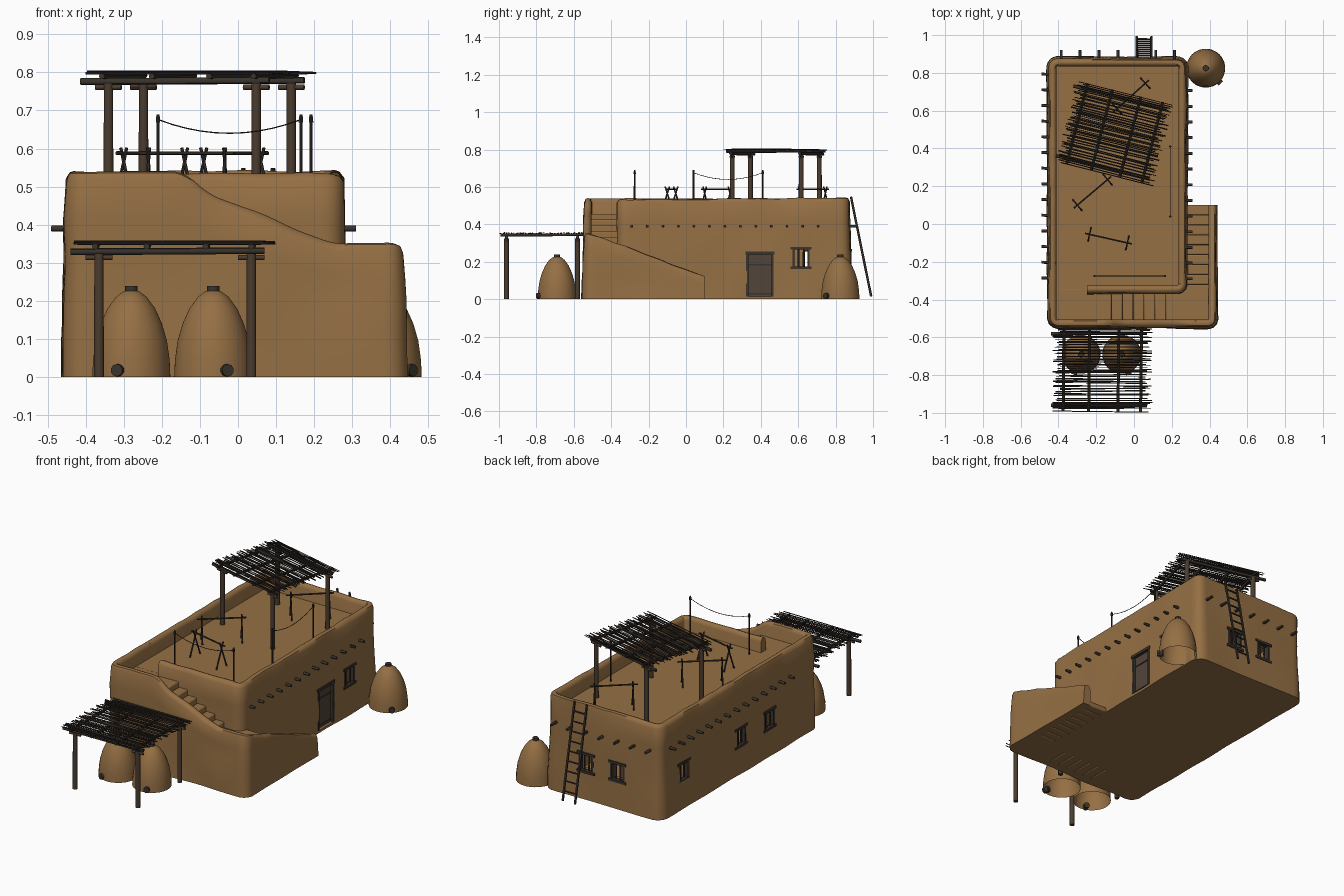
import bpy, bmesh, math, random
from mathutils import Vector, Matrix, noise

random.seed(4)
if "Cube" in bpy.data.objects:
    bpy.data.objects.remove(bpy.data.objects["Cube"])


def material(name, rgb):
    m = bpy.data.materials.new(name)
    m.use_nodes = True
    m.diffuse_color = (*rgb, 1)
    bsdf = next(n for n in m.node_tree.nodes if n.type == 'BSDF_PRINCIPLED')
    bsdf.inputs["Base Color"].default_value = (*rgb, 1)
    return m


ADOBE = material("adobe", (0.30, 0.16, 0.058))
TIMBER = material("timber", (0.07, 0.045, 0.028))
POLE = material("weathered_pole", (0.042, 0.033, 0.025))
TWIG = material("dark_twig", (0.028, 0.022, 0.017))
DOOR = material("door_wood", (0.085, 0.06, 0.042))
ROOF = 0.455


def finish(name, bm, mat, angle=45):
    bmesh.ops.recalc_face_normals(bm, faces=bm.faces)
    mesh = bpy.data.meshes.new(name)
    bm.to_mesh(mesh)
    bm.free()
    ob = bpy.data.objects.new(name, mesh)
    bpy.context.collection.objects.link(ob)
    mesh.materials.append(mat)
    smooth(ob, angle)
    return ob


def activate(ob):
    for o in bpy.context.selected_objects:
        o.select_set(False)
    ob.select_set(True)
    bpy.context.view_layer.objects.active = ob


def smooth(ob, angle=45):
    activate(ob)
    bpy.ops.object.shade_smooth_by_angle(angle=math.radians(angle))


def rod(bm, a, b, r, sides=8, m=Matrix()):
    a, b = m @ Vector(a), m @ Vector(b)
    rot = (b - a).to_track_quat('Z', 'Y').to_matrix().to_4x4()
    bmesh.ops.create_cone(bm, cap_ends=True, segments=sides, radius1=r, radius2=r * 0.95,
                          depth=(b - a).length, matrix=Matrix.Translation((a + b) / 2) @ rot)


def box(bm, lo, hi, m=Matrix()):
    lo, hi = Vector(lo), Vector(hi)
    bmesh.ops.create_cube(bm, size=1, matrix=m @ Matrix.Translation((lo + hi) / 2)
                          @ Matrix.Diagonal((*(hi - lo), 1)))


def place(x, y, z=0, deg=0):
    return Matrix.Translation((x, y, z)) @ Matrix.Rotation(math.radians(deg), 4, 'Z')


# One continuous plastered wall: house, parapet, then the stair's outer wall (x, y, height)
corners = [(-0.25, -0.345, 0.535), (0.255, -0.345, 0.535), (0.255, 0.855, 0.54), (-0.43, 0.855, 0.54),
           (-0.43, -0.525, 0.54), (-0.14, -0.525, 0.54), (-0.07, -0.525, 0.475), (0.05, -0.525, 0.435),
           (0.18, -0.525, 0.375), (0.25, -0.525, 0.35), (0.415, -0.525, 0.352),
           (0.415, -0.3, 0.275), (0.415, 0.1, 0.12)]
path = []
for p, q in zip(corners, corners[1:]):
    p, q = Vector(p), Vector(q)
    n = max(1, round((q - p).length / 0.065))
    path += [p.lerp(q, i / n) for i in range(n)]
path.append(Vector(corners[-1]))
for _ in range(2):
    cut = [path[0]]
    for p, q in zip(path, path[1:]):
        cut += [p.lerp(q, 0.25), p.lerp(q, 0.75)]
    path = cut + [path[-1]]

bm = bmesh.new()
rings = []
for i, p in enumerate(path):
    t = path[min(i + 1, len(path) - 1)] - path[max(i - 1, 0)]
    out = Vector((t.y, -t.x, 0)).normalized()
    h = p.z + 0.006 * noise.noise(p * 9)
    section = [(0.031 - 0.011 * f, f * (h - 0.02)) for f in (0, 0.2, 0.4, 0.6, 0.8, 1)]
    section += [(0.012, h - 0.004), (0, h), (-0.012, h - 0.004), (-0.02, h - 0.02), (-0.02, 0)]
    ring = []
    for k, (off, z) in enumerate(section):
        if k < 6:
            off += 0.009 * noise.noise(Vector((p.x * 4, p.y * 4, z * 6)))
        ring.append(bm.verts.new(Vector((p.x, p.y, z)) + out * off))
    rings.append(ring)
for a, b in zip(rings, rings[1:]):
    for k in range(len(a)):
        j = (k + 1) % len(a)
        bm.faces.new((a[k], a[j], b[j], b[k]))
bm.faces.new(rings[0])
bm.faces.new(rings[-1])
walls = finish("adobe_walls", bm, ADOBE)

# Window and door openings, cut through the walls
windows = [place(0.278, 0.615, 0.22, -90)]
windows += [place(-0.453, y, 0.21, 90) for y in (0.67, 0.15, -0.11)]
windows += [place(x, 0.88, 0.21) for x in (0.02, -0.18)]
door = place(0.28, 0.395, 0, -90)
bm = bmesh.new()
for m in windows:
    box(bm, (-0.042, -0.08, -0.05), (0.042, 0.05, 0.05), m)
box(bm, (-0.068, -0.08, 0.015), (0.068, 0.05, 0.245), door)
cutter = finish("opening_cutter", bm, ADOBE)
cutter.hide_render = True
mod = walls.modifiers.new("openings", 'BOOLEAN')
mod.object, mod.solver, mod.operation = cutter, 'EXACT', 'DIFFERENCE'
activate(walls)
bpy.ops.object.modifier_apply(modifier=mod.name)
bpy.data.objects.remove(cutter)
smooth(walls)

# Floor and roof slabs
for name, z0, z1 in (("ground_floor", 0.0, 0.02), ("roof_floor", 0.415, ROOF)):
    bm = bmesh.new()
    box(bm, (-0.43, -0.345, z0), (0.255, 0.855, z1))
    finish(name, bm, ADOBE)

# Stairs: side flight, corner landing, front flight, upper landing
bm = bmesh.new()
for i in range(8):
    y = 0.1 - 0.0525 * i
    box(bm, (0.255, y - 0.0525, 0), (0.415, y, 0.03 * (i + 1)))
box(bm, (0.17, -0.525, 0), (0.415, -0.32, 0.27))
for i in range(5):
    x = 0.17 - 0.058 * i
    box(bm, (x - 0.058, -0.525, 0), (x, -0.345, 0.301 + 0.031 * i))
box(bm, (-0.43, -0.525, 0), (-0.12, -0.34, ROOF))
stairs = finish("stairs", bm, ADOBE)
bev = stairs.modifiers.new("worn_edges", 'BEVEL')
bev.width, bev.segments = 0.006, 2

# Barred window frames
bm = bmesh.new()
for m in windows:
    for z in (-0.052, 0.052):
        box(bm, (-0.056, -0.02, z - 0.007), (0.056, 0.008, z + 0.007), m)
    for s in (-1, 1):
        box(bm, (s * 0.04 - 0.006, -0.02, -0.05), (s * 0.04 + 0.006, 0.004, 0.05), m)
        rod(bm, (s * 0.014, -0.008, -0.05), (s * 0.014, -0.008, 0.05), 0.005, 6, m)
finish("window_frames", bm, POLE)

# Door leaf and frame
bm = bmesh.new()
box(bm, (-0.068, -0.025, 0.015), (0.068, -0.01, 0.245), door)
finish("door_leaf", bm, DOOR)
bm = bmesh.new()
for s in (-1, 1):
    box(bm, (s * 0.067 - 0.006, -0.025, 0.015), (s * 0.067 + 0.006, 0.006, 0.245), door)
box(bm, (-0.078, -0.025, 0.238), (0.078, 0.008, 0.254), door)
for z in (0.03, 0.185):
    box(bm, (-0.062, -0.012, z - 0.004), (0.062, -0.006, z + 0.004), door)
finish("door_frame", bm, POLE)

# Projecting roof beams
bm = bmesh.new()
for i in range(14):
    y = -0.29 + 0.083 * i
    rod(bm, (-0.40, y, 0.39), (-0.49, y + 0.005, 0.39), 0.008)
    if i < 13:
        rod(bm, (0.24, y, 0.39), (0.31, y, 0.39), 0.008)
for i in range(7):
    rod(bm, (-0.385 + 0.1 * i, 0.82, 0.39), (-0.385 + 0.1 * i, 0.92, 0.39), 0.008)
finish("roof_beam_ends", bm, POLE)

# Domed ovens with chimney cap and mouth: x, y, mouth direction in degrees
profile = [(0.103, 0), (0.101, 0.045), (0.094, 0.095), (0.081, 0.14),
           (0.063, 0.18), (0.041, 0.21), (0.02, 0.226), (0.0, 0.23)]
for x, y, deg in ((-0.28, -0.69, -110), (-0.065, -0.69, -70), (0.38, 0.825, -45)):
    m = place(x, y, 0, deg)
    bm = bmesh.new()
    vs = [bm.verts.new((r, 0, z)) for r, z in profile]
    es = [bm.edges.new(e) for e in zip(vs, vs[1:])]
    bmesh.ops.spin(bm, geom=vs + es, axis=(0, 0, 1), cent=(0, 0, 0), angle=math.tau, steps=28)
    bmesh.ops.remove_doubles(bm, verts=bm.verts, dist=0.0005)
    bm.transform(m)
    finish("oven_dome", bm, ADOBE)
    bm = bmesh.new()
    rod(bm, (0, 0, 0.222), (0, 0, 0.239), 0.017, 12, m)
    rod(bm, (0.08, 0, 0.018), (0.114, 0, 0.018), 0.017, 10, m)
    finish("oven_openings", bm, POLE)


# Shade shelters: posts, beams, cross poles and a twig cover
def shelter(name, m):
    posts, poles, twigs = bmesh.new(), bmesh.new(), bmesh.new()
    for sy in (-0.19, 0.19):
        for sx in (-0.2, 0.2):
            rod(posts, (sx, sy, 0), (sx, sy, 0.325), 0.0135, 10, m)
            rod(posts, (sx - 0.035, sy, 0.314), (sx + 0.035, sy, 0.314), 0.007, 8, m)
        rod(poles, (-0.275, sy, 0.329), (0.235, sy, 0.332), 0.009, 8, m)
    for px in (-0.21, -0.075, 0.08, 0.2):
        rod(poles, (px, -0.222, 0.343), (px + 0.005, 0.222, 0.345), 0.008, 8, m)
    for i in range(52):
        y = -0.218 + 0.436 * i / 51 + random.uniform(-0.004, 0.004)
        a, b = random.uniform(-0.27, -0.225), random.uniform(0.225, 0.265)
        z = 0.35 + random.uniform(0, 0.005)
        rod(twigs, (a, y, z), (b, y + random.uniform(-0.007, 0.007), z),
            random.uniform(0.002, 0.004), 5, m)
    finish(name + "_posts", posts, TIMBER)
    finish(name + "_poles", poles, POLE)
    finish(name + "_twig_cover", twigs, TWIG)


shelter("front_shelter", place(-0.165, -0.77))
shelter("roof_shelter", place(-0.1, 0.48, 0.447, -14))

# Drying racks on crossed legs
bm = bmesh.new()
for a, b in (((-0.3, 0.1), (-0.14, 0.235)), ((-0.235, -0.055), (-0.035, -0.1)), ((0.06, 0.745), (-0.09, 0.61))):
    a, b = Vector((*a, 0)), Vector((*b, 0))
    d = (b - a).normalized()
    side = Vector((-d.y, d.x, 0))
    top = Vector((0, 0, 0.588))
    rod(bm, a - d * 0.025 + top, b + d * 0.025 + top, 0.005, 6)
    for p in (a, b):
        for s in (-1, 1):
            rod(bm, p + side * s * 0.036 + Vector((0, 0, ROOF)),
                p - side * s * 0.012 + Vector((0, 0, 0.602)), 0.0045, 6)
finish("drying_racks", bm, POLE)

# Clotheslines with sagging rope
bm = bmesh.new()
for a, b in (((-0.21, -0.275), (0.165, -0.275)), ((0.192, 0.04), (0.192, 0.41))):
    a, b = Vector((*a, 0)), Vector((*b, 0))
    for p in (a, b):
        rod(bm, p + Vector((0, 0, ROOF)), p + Vector((0, 0, 0.69)), 0.0045, 6)
        rod(bm, p + Vector((0, 0, 0.668)), p + Vector((0, 0, 0.684)), 0.0065, 6)
    rope = [a.lerp(b, i / 10) + Vector((0, 0, 0.64 + 0.036 * (i / 5 - 1) ** 2)) for i in range(11)]
    for p, q in zip(rope, rope[1:]):
        rod(bm, p, q, 0.0018, 5)
finish("clotheslines", bm, TWIG)

# Ladder leaning on the back wall
bm = bmesh.new()
foot, head = Vector((0, 0.99, 0.015)), Vector((0, 0.882, 0.548))
for x in (0.014, 0.092):
    rod(bm, foot + Vector((x, 0, 0)), head + Vector((x, 0, 0)), 0.0065)
for i in range(1, 10):
    p = foot.lerp(head, i / 10)
    rod(bm, p + Vector((0.008, 0, 0)), p + Vector((0.098, 0, 0)), 0.005, 6)
finish("ladder", bm, POLE)
